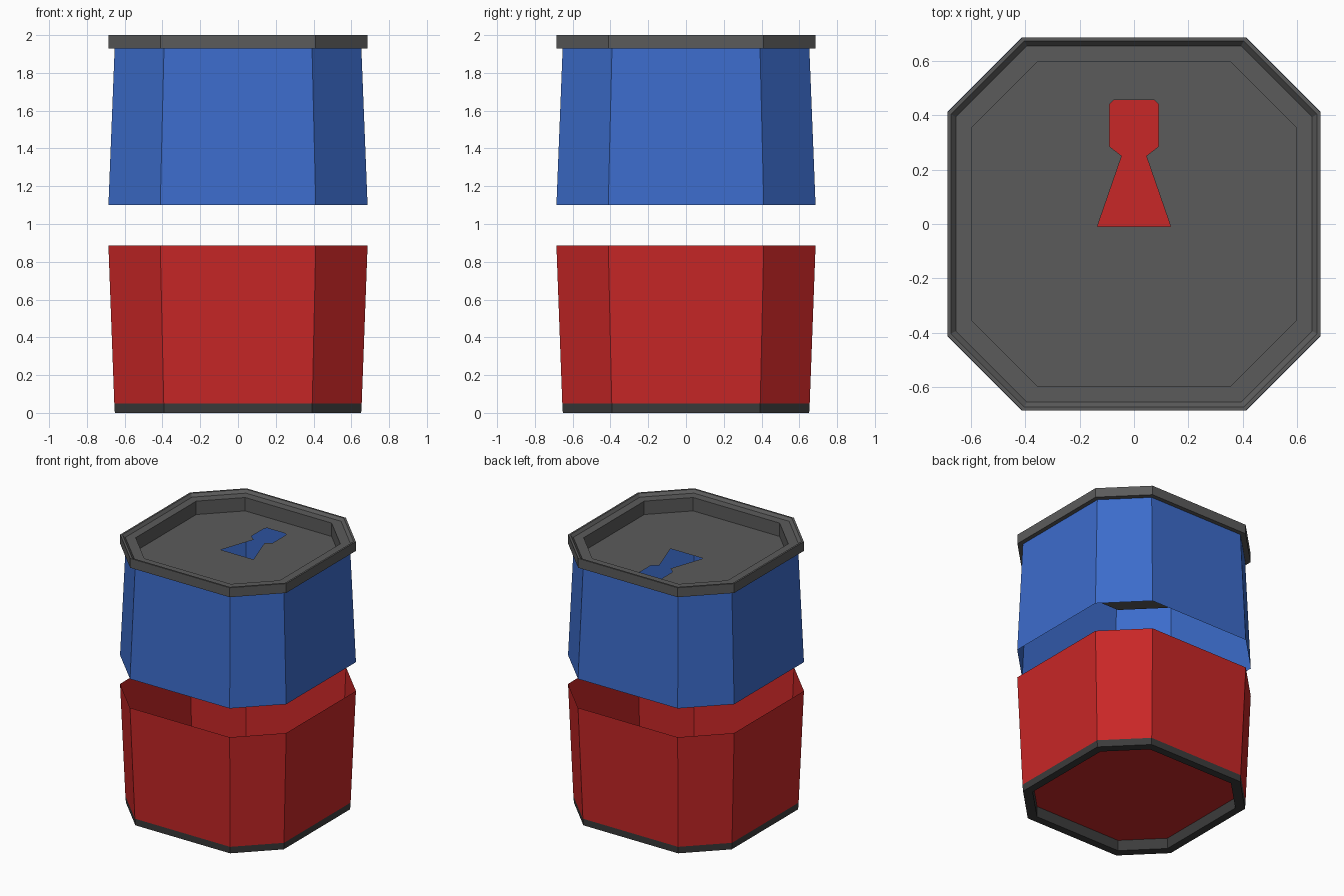
import bpy, bmesh

cube = bpy.data.objects.get("Cube")
if cube:
    bpy.data.objects.remove(cube, do_unlink=True)


def material(name, color):
    mat = bpy.data.materials.new(name)
    mat.use_nodes = True
    mat.diffuse_color = (*color, 1)
    bsdf = next(n for n in mat.node_tree.nodes if n.type == 'BSDF_PRINCIPLED')
    bsdf.inputs["Base Color"].default_value = (*color, 1)
    return mat


BLUE = material("blue", (0.045, 0.15, 0.6))
RED = material("red", (0.58, 0.02, 0.02))
GREY = material("lid grey", (0.105, 0.105, 0.105))
DARK = material("dark grey", (0.045, 0.045, 0.045))


def ring(bm, half, z):
    """Octagon of vertices: a square with cut corners."""
    c = half * 0.6
    corners = [(half, -c), (half, c), (c, half), (-c, half),
               (-half, c), (-half, -c), (-c, -half), (c, -half)]
    return [bm.verts.new((x, y, z)) for x, y in corners]


def loft(bm, profile):
    """Skin a list of (half width, height) octagons."""
    rings = [ring(bm, h, z) for h, z in profile]
    for a, b in zip(rings, rings[1:]):
        for i in range(8):
            j = (i + 1) % 8
            bm.faces.new((a[i], a[j], b[j], b[i]))
    return rings


def finish(bm, name, mat):
    mesh = bpy.data.meshes.new(name)
    bm.to_mesh(mesh)
    bm.free()
    mesh.materials.append(mat)
    obj = bpy.data.objects.new(name, mesh)
    bpy.context.collection.objects.link(obj)
    return obj


# Open upper and lower barrel walls
for name, mat, profile in (
        ("upper_wall", BLUE, [(0.686, 1.1), (0.653, 1.93)]),
        ("lower_wall", RED, [(0.655, 0.05), (0.686, 0.885)])):
    bm = bmesh.new()
    loft(bm, profile)
    finish(bm, name, mat)

# Floor panel of the lower half
bm = bmesh.new()
bm.faces.new(list(reversed(ring(bm, 0.595, 0.08))))
finish(bm, "bottom_panel", RED)

# Base rim around the recessed floor
bm = bmesh.new()
loft(bm, [(0.595, 0.08), (0.595, 0), (0.652, 0), (0.655, 0.05)])
finish(bm, "base_rim", DARK)

# Lid: overhanging rim with a lip, then a recessed panel with a keyhole
bm = bmesh.new()
rings = loft(bm, [(0.653, 1.93), (0.685, 1.93), (0.685, 2.0), (0.672, 2.0),
                  (0.655, 1.98), (0.595, 1.98), (0.595, 1.88)])
half = [(0.135, -0.01), (0.045, 0.25), (0.09, 0.285), (0.09, 0.44), (0.075, 0.455)]
outline = half + [(-x, y) for x, y in reversed(half)]
hole = [bm.verts.new((x, y, 1.88)) for x, y in outline]
edges = [bm.edges.new((hole[i - 1], hole[i])) for i in range(len(hole))]
inner = rings[-1]
edges += [bm.edges.get((inner[i - 1], inner[i])) for i in range(8)]
filled = bmesh.ops.triangle_fill(bm, edges=edges, use_beauty=True)
panel = [f for f in filled["geom"] if isinstance(f, bmesh.types.BMFace)]
for f in panel:
    f.normal_update()
    if f.normal.z < 0:
        f.normal_flip()
finish(bm, "keyhole_lid", GREY)
